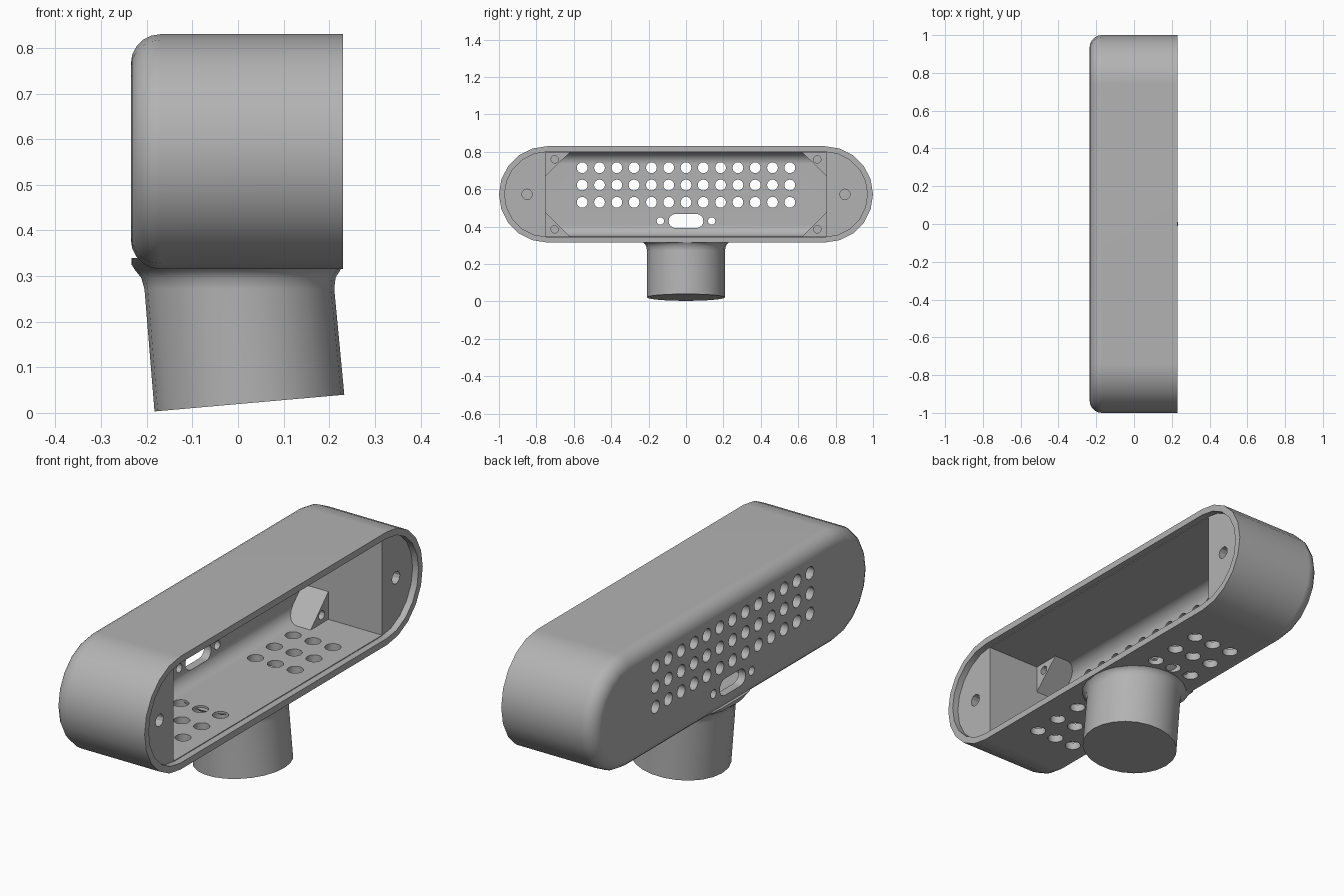
import bpy, bmesh, math
from mathutils import Vector, Matrix

cube = bpy.data.objects.get("Cube")
if cube:
    bpy.data.objects.remove(cube, do_unlink=True)

grey = bpy.data.materials.new("grey plastic")
grey.use_nodes = True
COLOUR = (0.45, 0.45, 0.45, 1)
grey.diffuse_color = COLOUR
grey.node_tree.nodes["Principled BSDF"].inputs["Base Color"].default_value = COLOUR

MID = 0.5725      # height of the housing centre line
HALF = 0.7425     # half length of the straight part
RAD = 0.2575      # radius of the rounded ends
FRONT, BACK = 0.23, -0.235


def loft(bm, rings):
    """Skin a list of equal-sized rings and cap both ends."""
    loops = [[bm.verts.new(p) for p in ring] for ring in rings]
    for a, b in zip(loops, loops[1:]):
        for i in range(len(a)):
            j = (i + 1) % len(a)
            bm.faces.new((a[i], a[j], b[j], b[i]))
    bm.faces.new(loops[0])
    bm.faces.new(loops[-1])


def finish(name, bm, helper=False):
    bmesh.ops.recalc_face_normals(bm, faces=bm.faces[:])
    mesh = bpy.data.meshes.new(name)
    bm.to_mesh(mesh)
    bm.free()
    mesh.materials.append(grey)
    obj = bpy.data.objects.new(name, mesh)
    bpy.context.collection.objects.link(obj)
    if helper:
        obj.hide_render = True
        obj.hide_set(True)
    return obj


def stadium(x, half, r, z=MID, steps=10):
    pts = []
    for side in (1, -1):
        for i in range(steps + 1):
            a = math.pi * (i / steps - 0.5)
            pts.append((x, side * (half + r * math.cos(a)), z + side * r * math.sin(a)))
    return pts


def rod(bm, centre, r, length, axis, sides=16):
    """Cylinder along the x or z axis."""
    turn = Matrix.Rotation(math.pi / 2, 4, 'Y') if axis == 'x' else Matrix()
    bmesh.ops.create_cone(bm, cap_ends=True, segments=sides, radius1=r, radius2=r,
                          depth=length, matrix=Matrix.Translation(centre) @ turn)


def cut(obj, cutter):
    mod = obj.modifiers.new("cut", 'BOOLEAN')
    mod.operation = 'DIFFERENCE'
    mod.solver = 'EXACT'
    mod.object = cutter


def smooth(obj, degrees=28):
    """Apply modifiers, then smooth with sharp edges kept."""
    bpy.ops.object.select_all(action='DESELECT')
    obj.select_set(True)
    bpy.context.view_layer.objects.active = obj
    for mod in list(obj.modifiers):
        bpy.ops.object.modifier_apply(modifier=mod.name)
    bpy.ops.object.shade_smooth_by_angle(angle=math.radians(degrees))
    obj.modifiers.new("flat_faces", 'WEIGHTED_NORMAL').keep_sharp = True


# Housing: long rounded body with a filleted rear edge
FILLET = 0.065
bm = bmesh.new()
rings = [stadium(FRONT, HALF, RAD)]
for i in range(6):
    a = math.pi / 2 * i / 5
    rings.append(stadium(BACK + FILLET * (1 - math.sin(a)), HALF,
                         RAD - FILLET * (1 - math.cos(a))))
loft(bm, rings)
housing = finish("housing", bm)

# Shallow seat for the cover, all round the open side
bm = bmesh.new()
loft(bm, [stadium(0.2, HALF, RAD - 0.03), stadium(0.3, HALF, RAD - 0.03)])
cut(housing, finish("seat_cutter", bm, True))

# Main cavity, with rounded upper and lower rear edges
DEEP, TALL, LONG, ROUND = -0.2, 0.224, 0.75, 0.06
section = [(0.3, MID + TALL), (0.3, MID - TALL)]
for side in (-1, 1):
    for i in range(6):
        a = math.pi / 2 * (i if side < 0 else 5 - i) / 5
        section.append((DEEP + ROUND * (1 - math.sin(a)),
                        MID + side * (TALL - ROUND * (1 - math.cos(a)))))
bm = bmesh.new()
loft(bm, [[(x, y, z) for x, z in section] for y in (-LONG, LONG)])
cut(housing, finish("cavity_cutter", bm, True))

# Grille, slot, vents and screw holes
bm = bmesh.new()
for col in range(-6, 7):
    for row in range(3):
        rod(bm, (-0.22, col * 0.0925, 0.53 + row * 0.0925), 0.029, 0.15, 'x')
loft(bm, [stadium(x, 0.055, 0.038, 0.43, 8) for x in (-0.3, -0.12)])
for side in (-1, 1):
    rod(bm, (-0.22, side * 0.137, 0.43), 0.02, 0.15, 'x', 12)
    rod(bm, (0.17, side * 0.85, MID), 0.028, 0.2, 'x', 12)
    for i in (-1, 0, 1):
        for j in (-1, 0, 1):
            rod(bm, (i * 0.1, side * (0.404 + j * 0.135), 0.32), 0.034, 0.14, 'z')
cut(housing, finish("hole_cutter", bm, True))
smooth(housing)

# Triangular screw posts in the four cavity corners
for sy, side_name in ((1, "back"), (-1, "front")):
    for sz, level in ((1, "upper"), (-1, "lower")):
        y, z = sy * 0.752, MID + sz * 0.226
        bm = bmesh.new()
        loft(bm, [[(x, y, z), (x, y - sy * 0.132, z), (x, y, z - sz * 0.13)]
                  for x in (-0.21, -0.07)])
        post = finish(f"{side_name}_{level}_screw_post", bm)
        bm = bmesh.new()
        rod(bm, (-0.07, sy * 0.702, MID + sz * 0.187), 0.02, 0.16, 'x', 12)
        cut(post, finish("post_hole_cutter", bm, True))
        smooth(post)

# Tilted round neck that flares into the underside
SIDES = 24
TILT = Vector((-0.088, 0, 1))
bm = bmesh.new()
rings = []
for rise, r, slope in ((0, 0.208, 0.088), (0.25, 0.208, 0), (0.275, 0.213, 0),
                       (0.29, 0.224, 0), (0.303, 0.245, 0), (0.318, 0.262, 0)):
    ring = []
    for i in range(SIDES):
        a = 2 * math.pi * i / SIDES
        p = Vector((0.025, 0, 0.0215)) + TILT * rise
        p += Vector((r * math.cos(a), r * math.sin(a), slope * r * math.cos(a)))
        if rise > 0.1:
            p.x = min(max(p.x, BACK + 0.002), FRONT - 0.002)
        ring.append(p)
    rings.append(ring)
loft(bm, rings)
smooth(finish("neck", bm), 40)
